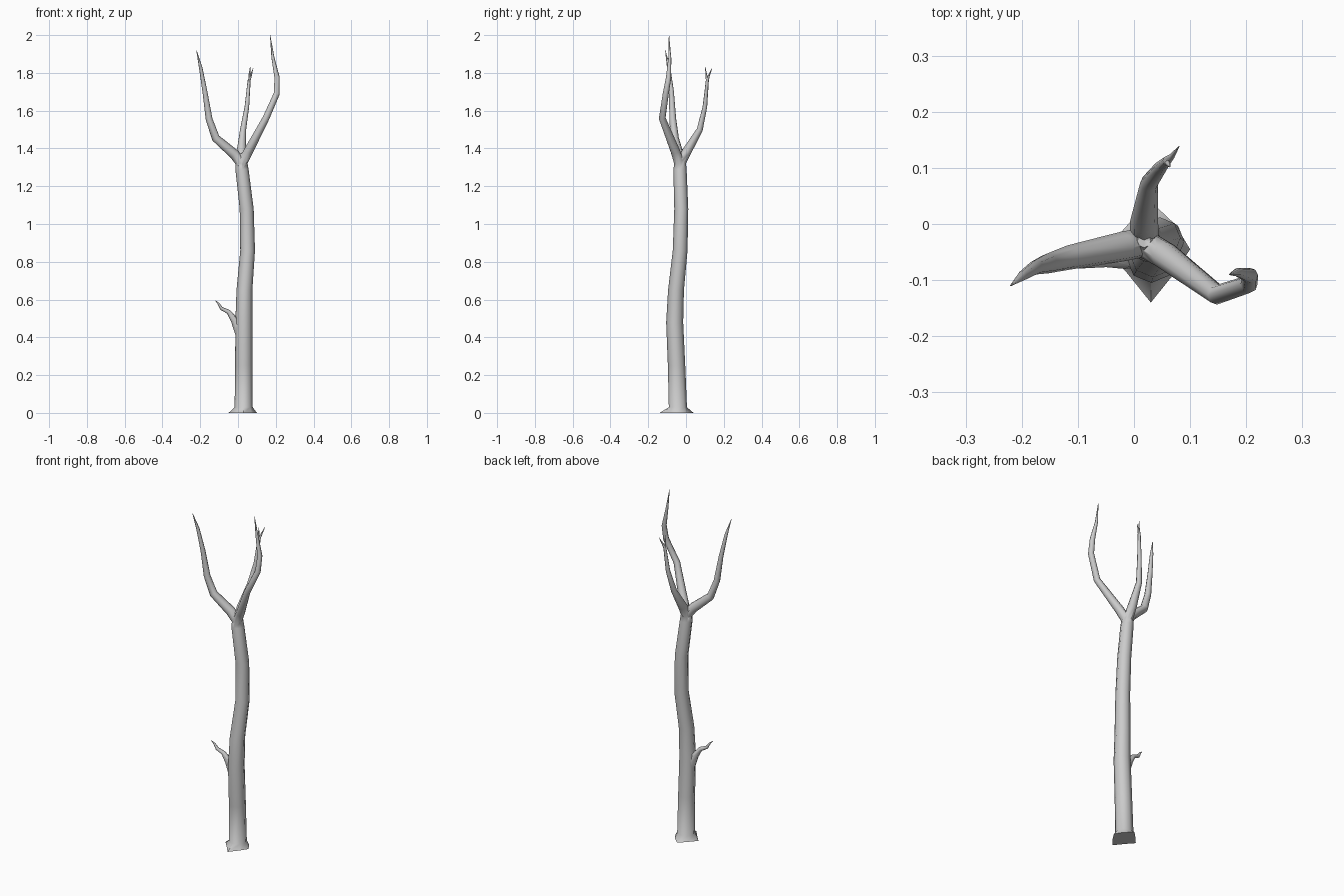
import bpy, bmesh
from math import cos, sin, pi
from mathutils import Vector

if "Cube" in bpy.data.objects:
    bpy.data.objects.remove(bpy.data.objects["Cube"])

SIDES = 8


def tube(name, path, base_shape=None, upright=False):
    """Tapered closed tube through (x, y, z, radius) points."""
    pts = [Vector(p[:3]) for p in path]
    bm = bmesh.new()
    rings = []
    prev = Vector((0, 0, 1))
    u = Vector((1, 0, 0))
    for i, p in enumerate(pts):
        a, b = pts[max(i - 1, 0)], pts[min(i + 1, len(pts) - 1)]
        t = prev if upright else (b - a).normalized()
        u = prev.rotation_difference(t) @ u
        v = t.cross(u)
        prev = t
        ring = []
        for k in range(SIDES):
            ang = 2 * pi * k / SIDES
            r = base_shape[k] if base_shape and i == 0 else path[i][3]
            ring.append(bm.verts.new(p + r * (cos(ang) * u + sin(ang) * v)))
        rings.append(ring)
    for lo, hi in zip(rings, rings[1:]):
        for k in range(SIDES):
            j = (k + 1) % SIDES
            bm.faces.new((lo[k], lo[j], hi[j], hi[k]))
    bm.faces.new(rings[0][::-1])
    bm.faces.new(rings[-1])
    bmesh.ops.recalc_face_normals(bm, faces=bm.faces)
    me = bpy.data.meshes.new(name)
    bm.to_mesh(me)
    bm.free()
    ob = bpy.data.objects.new(name, me)
    bpy.context.collection.objects.link(ob)
    return ob


# Trunk with flared root foot
trunk = tube("trunk", [
    (0.03, -0.045, 0, 0.07), (0.03, -0.043, 0.03, 0.048),
    (0.031, -0.05, 0.25, 0.046), (0.031, -0.06, 0.48, 0.045),
    (0.034, -0.053, 0.65, 0.042), (0.051, -0.031, 0.86, 0.039),
    (0.046, -0.025, 1.08, 0.037), (0.021, -0.032, 1.29, 0.035),
    (0.018, -0.03, 1.35, 0.027), (0.018, -0.03, 1.375, 0.012)],
    base_shape=[0.07, 0.062, 0.085, 0.06, 0.08, 0.06, 0.095, 0.06], upright=True)

# Branches at the crown, and the low side twig
branches = [
    tube("left_branch", [
        (0.025, -0.032, 1.31, 0.026), (-0.02, -0.04, 1.37, 0.027),
        (-0.118, -0.06, 1.455, 0.022), (-0.153, -0.07, 1.555, 0.018),
        (-0.175, -0.077, 1.70, 0.013), (-0.198, -0.092, 1.83, 0.009),
        (-0.22, -0.11, 1.92, 0.001)]),
    tube("right_branch", [
        (0.01, -0.03, 1.30, 0.026), (0.055, -0.056, 1.385, 0.025),
        (0.148, -0.126, 1.56, 0.018), (0.205, -0.107, 1.69, 0.016),
        (0.207, -0.092, 1.775, 0.014), (0.185, -0.086, 1.88, 0.008),
        (0.17, -0.09, 2.0, 0.001)]),
    tube("back_branch", [
        (0.019, -0.04, 1.30, 0.026), (0.018, 0.005, 1.385, 0.025),
        (0.027, 0.073, 1.50, 0.016), (0.047, 0.1, 1.62, 0.012),
        (0.059, 0.113, 1.76, 0.008), (0.068, 0.121, 1.785, 0.005),
        (0.08, 0.138, 1.825, 0.001)]),
    tube("back_branch_fork", [
        (0.058, 0.112, 1.74, 0.005), (0.06, 0.108, 1.785, 0.005),
        (0.064, 0.102, 1.83, 0.001)]),
    tube("side_twig", [
        (0.008, -0.058, 0.41, 0.020), (-0.018, -0.06, 0.49, 0.020),
        (-0.05, -0.065, 0.535, 0.012), (-0.088, -0.07, 0.553, 0.009),
        (-0.102, -0.073, 0.577, 0.006), (-0.12, -0.078, 0.595, 0.001)]),
]

# Merge everything into one continuous tree
for br in branches:
    mod = trunk.modifiers.new("join_" + br.name, 'BOOLEAN')
    mod.operation = 'UNION'
    mod.solver = 'EXACT'
    mod.object = br
bpy.context.view_layer.update()
merged = bpy.data.meshes.new_from_object(
    trunk.evaluated_get(bpy.context.evaluated_depsgraph_get()))
trunk.modifiers.clear()
trunk.data = merged
trunk.name = "bare_tree"
for br in branches:
    bpy.data.objects.remove(br, do_unlink=True)

bpy.ops.object.select_all(action='DESELECT')
trunk.select_set(True)
bpy.context.view_layer.objects.active = trunk
bpy.ops.object.shade_smooth_by_angle(angle=pi / 3)
